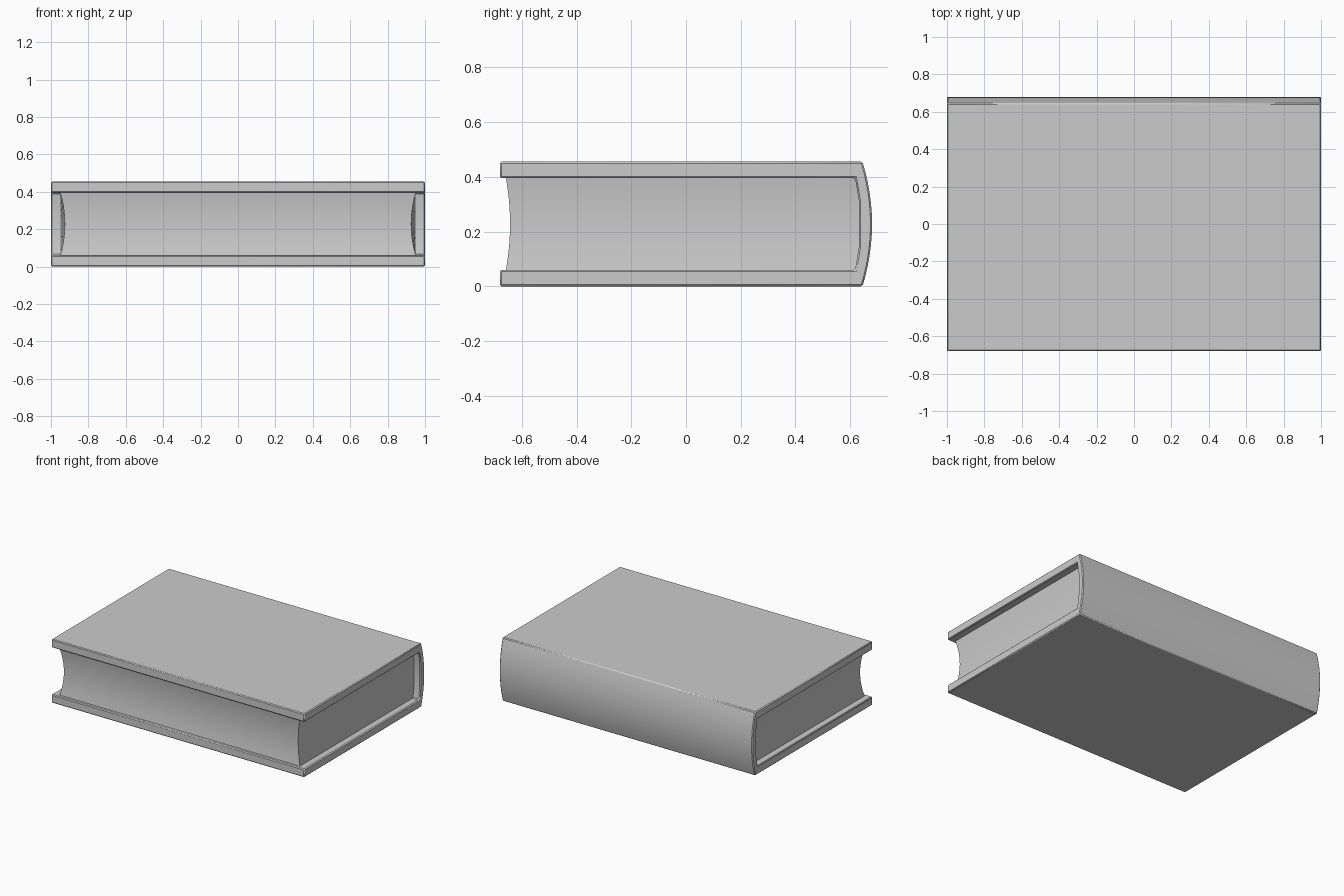
import bpy, bmesh, math

if "Cube" in bpy.data.objects:
    bpy.data.objects.remove(bpy.data.objects["Cube"])

H = 0.455          # total thickness
MID = H / 2
BOARD = 0.06       # cover board thickness


def finish(name, bm):
    bmesh.ops.recalc_face_normals(bm, faces=bm.faces)
    mesh = bpy.data.meshes.new(name)
    bm.to_mesh(mesh)
    bm.free()
    obj = bpy.data.objects.new(name, mesh)
    bpy.context.collection.objects.link(obj)
    bpy.ops.object.select_all(action='DESELECT')
    bpy.context.view_layer.objects.active = obj
    obj.select_set(True)
    bpy.ops.object.shade_smooth_by_angle(angle=math.radians(30))
    return obj


# Cover: C-shaped profile with a rounded spine, extruded along x
N = 12
spine = []
for i in range(N + 1):
    t = -1 + 2 * i / N
    spine.append((0.645 + 0.035 * (1 - t * t), MID + MID * t))
inner = [(0.618, H - BOARD), (0.632, 0.31), (0.632, H - 0.31), (0.618, BOARD)]
profile = [(-0.68, 0)] + spine + [(-0.68, H), (-0.68, H - BOARD)] + inner + [(-0.68, BOARD)]

bm = bmesh.new()
face = bm.faces.new([bm.verts.new((-1, y, z)) for y, z in profile])
ext = bmesh.ops.extrude_face_region(bm, geom=[face])
bmesh.ops.translate(bm, vec=(2, 0, 0),
                    verts=[v for v in ext['geom'] if isinstance(v, bmesh.types.BMVert)])
cover = finish("cover", bm)
bevel = cover.modifiers.new("edge_bevel", 'BEVEL')
bevel.width = 0.006
bevel.segments = 1
bevel.limit_method = 'ANGLE'
bevel.angle_limit = math.radians(30)

# Page block: concave fore-edge, ends tapering in slightly towards the fore-edge
M = 10
bm = bmesh.new()
rings = []
for i in range(M + 1):
    t = -1 + 2 * i / M
    dip = 1 - t * t
    z = MID + t * (MID - BOARD)
    y_front, x_front = -0.658 + 0.015 * dip, 0.95 - 0.024 * dip
    y_back = 0.618 + 0.014 * min(1, dip / 0.7)
    rings.append([bm.verts.new(co) for co in (
        (-x_front, y_front, z), (x_front, y_front, z), (0.95, y_back, z), (-0.95, y_back, z))])
for a, b in zip(rings, rings[1:]):
    for k in range(4):
        n = (k + 1) % 4
        bm.faces.new((a[k], a[n], b[n], b[k]))
bm.faces.new(rings[0])
bm.faces.new(rings[-1])
finish("page_block", bm)
